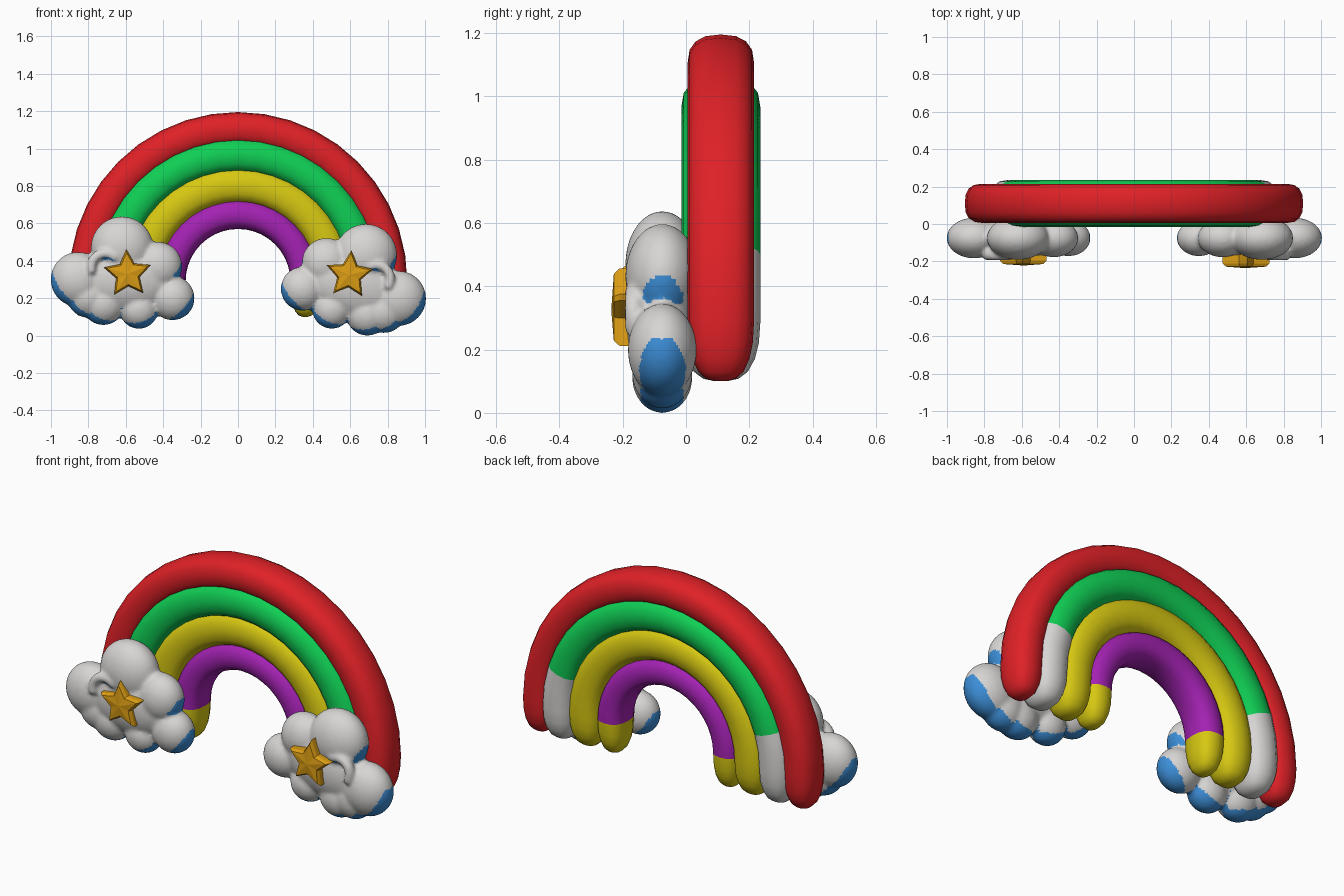
import bpy, bmesh
from math import sin, cos, pi, radians, copysign
from mathutils import Vector, Matrix

cube = bpy.data.objects.get("Cube")
if cube:
    bpy.data.objects.remove(cube, do_unlink=True)


def material(name, rgb):
    m = bpy.data.materials.new(name)
    m.use_nodes = True
    m.diffuse_color = (*rgb, 1)
    m.node_tree.nodes["Principled BSDF"].inputs["Base Color"].default_value = (*rgb, 1)
    return m


RED = material("red", (0.74, 0.015, 0.02))
GREEN = material("green", (0.005, 0.62, 0.09))
YELLOW = material("yellow", (0.68, 0.58, 0.006))
PURPLE = material("purple", (0.37, 0.016, 0.45))
WHITE = material("cloud white", (0.68, 0.67, 0.66))
BLUE = material("sky blue", (0.045, 0.27, 0.68))
GOLD = material("gold", (0.72, 0.34, 0.007))


def make_object(name, bm, mats):
    bmesh.ops.recalc_face_normals(bm, faces=bm.faces)
    mesh = bpy.data.meshes.new(name)
    bm.to_mesh(mesh)
    bm.free()
    for m in mats:
        mesh.materials.append(m)
    ob = bpy.data.objects.new(name, mesh)
    bpy.context.collection.objects.link(ob)
    return ob


def bridge(bm, a, b):
    n = len(a)
    for i in range(n):
        bm.faces.new((a[i], a[(i + 1) % n], b[(i + 1) % n], b[i]))


# Rainbow bands: swept arches with tapered, rounded feet
ARCH_Z, BAND_Y, SIDES, STEPS = 0.29, 0.11, 16, 20
FOOT = [(0.1, 0.15), (0.108, 0.45), (0.13, 0.68), (0.17, 0.86), (0.22, 0.96)]


def soft(v):
    return copysign(abs(v) ** 0.8, v)


def band(name, radius, half_r, half_y, mats, split_z):
    path = [(Vector((radius, 0, z)), Vector((1, 0, 0)), s) for z, s in FOOT]
    for i in range(STEPS + 1):
        a = pi * i / STEPS
        out = Vector((cos(a), 0, sin(a)))
        path.append((out * radius + Vector((0, 0, ARCH_Z)), out, 1))
    path += [(Vector((-radius, 0, z)), Vector((-1, 0, 0)), s) for z, s in reversed(FOOT)]
    bm = bmesh.new()
    rings = []
    for p, out, s in path:
        ring = []
        for k in range(SIDES):
            t = 2 * pi * k / SIDES
            side = Vector((0, BAND_Y + half_y * s * soft(sin(t)), 0))
            ring.append(bm.verts.new(p + out * half_r * s * soft(cos(t)) + side))
        rings.append(ring)
    for a, b in zip(rings, rings[1:]):
        bridge(bm, a, b)
    bm.faces.new(rings[0])
    bm.faces.new(rings[-1])
    for f in bm.faces:
        if f.calc_center_median().z < split_z:
            f.material_index = len(mats) - 1
    make_object(name, bm, mats).data.shade_smooth()


band("red_band", 0.815, 0.09, 0.105, [RED], 0)
band("green_band", 0.675, 0.098, 0.125, [GREEN, WHITE], 0.49)
band("yellow_band", 0.515, 0.1, 0.112, [YELLOW], 0)
band("purple_band", 0.36, 0.08, 0.1, [PURPLE, YELLOW], 0.29)

# Clouds: lobes (x, z, radius) around the cloud centre, fused into one surface
LOBES = [(-0.255, 0, 0.147), (-0.02, 0.17, 0.167), (0.17, 0.07, 0.132),
         (0.25, -0.1, 0.118), (-0.12, -0.13, 0.114), (0.07, -0.16, 0.104),
         (-0.2, -0.09, 0.115)]
CLOUD_Y = -0.075


def add_ball(bm, frame, x, y, z, rx, ry, rz):
    m = frame @ Matrix.Translation((x, y, z)) @ Matrix.Diagonal((rx, ry, rz, 1))
    bmesh.ops.create_uvsphere(bm, u_segments=32, v_segments=20, radius=1, matrix=m)


def cloud(name, cx, cz, mirror, tilt):
    frame = (Matrix.Translation((cx, CLOUD_Y, cz)) @ Matrix.Rotation(radians(tilt), 4, 'Y')
             @ Matrix.Diagonal((mirror, 1, 1, 1)))
    bm = bmesh.new()
    add_ball(bm, frame, 0, 0, 0, 0.27, 0.112, 0.18)
    for x, z, r in LOBES:
        depth = 0.05 + 0.4 * r
        add_ball(bm, frame, x, 0, z, r, depth, r)
    # Raised curl on the front
    for i in range(15):
        a = radians(50 + 10 * i)
        add_ball(bm, frame, -0.11 + 0.075 * cos(a), -0.09, 0.065 + 0.075 * sin(a),
                 0.026, 0.03, 0.026)
    ob = make_object(name, bm, [WHITE, BLUE])
    rm = ob.modifiers.new("fuse", 'REMESH')
    rm.mode = 'VOXEL'
    rm.voxel_size = 0.011
    sm = ob.modifiers.new("soften", 'SMOOTH')
    sm.factor = 0.5
    sm.iterations = 5
    graph = bpy.context.evaluated_depsgraph_get()
    fused = bpy.data.meshes.new_from_object(ob.evaluated_get(graph))
    ob.modifiers.clear()
    ob.data = fused
    fused.materials.clear()
    for m in (WHITE, BLUE):
        fused.materials.append(m)
    # Blue underside follows the lower, outward-facing rim
    for p in fused.polygons:
        down = Vector(((p.center.x - cx) * 1.3, 0, -0.35)).normalized()
        p.material_index = 1 if p.normal.dot(down) > 0.62 else 0
    fused.shade_smooth()


cloud("right_cloud", -0.6, 0.3, 1, 0)
cloud("left_cloud", 0.615, 0.273, -1, 17)


# Stars: puffed five-pointed plaques on the clouds
def star(name, cx, cz, tilt, y_shift):
    bm = bmesh.new()
    rings = []
    for y, s in ((-0.15, 1), (-0.2, 1), (-0.218, 0.86)):
        ring = []
        for i in range(10):
            a = radians(90 + 36 * i + tilt)
            r = (0.066 if i % 2 else 0.132) * s
            ring.append(bm.verts.new((cx + r * cos(a), y + y_shift, cz + r * sin(a))))
        rings.append(ring)
    for a, b in zip(rings, rings[1:]):
        bridge(bm, a, b)
    bm.faces.new(rings[0])
    tip = bm.verts.new((cx, -0.226 + y_shift, cz))
    for i in range(10):
        bm.faces.new((rings[-1][i], rings[-1][(i + 1) % 10], tip))
    make_object(name, bm, [GOLD])


star("right_star", -0.59, 0.33, 3, 0.004)
star("left_star", 0.595, 0.325, -5, -0.01)
